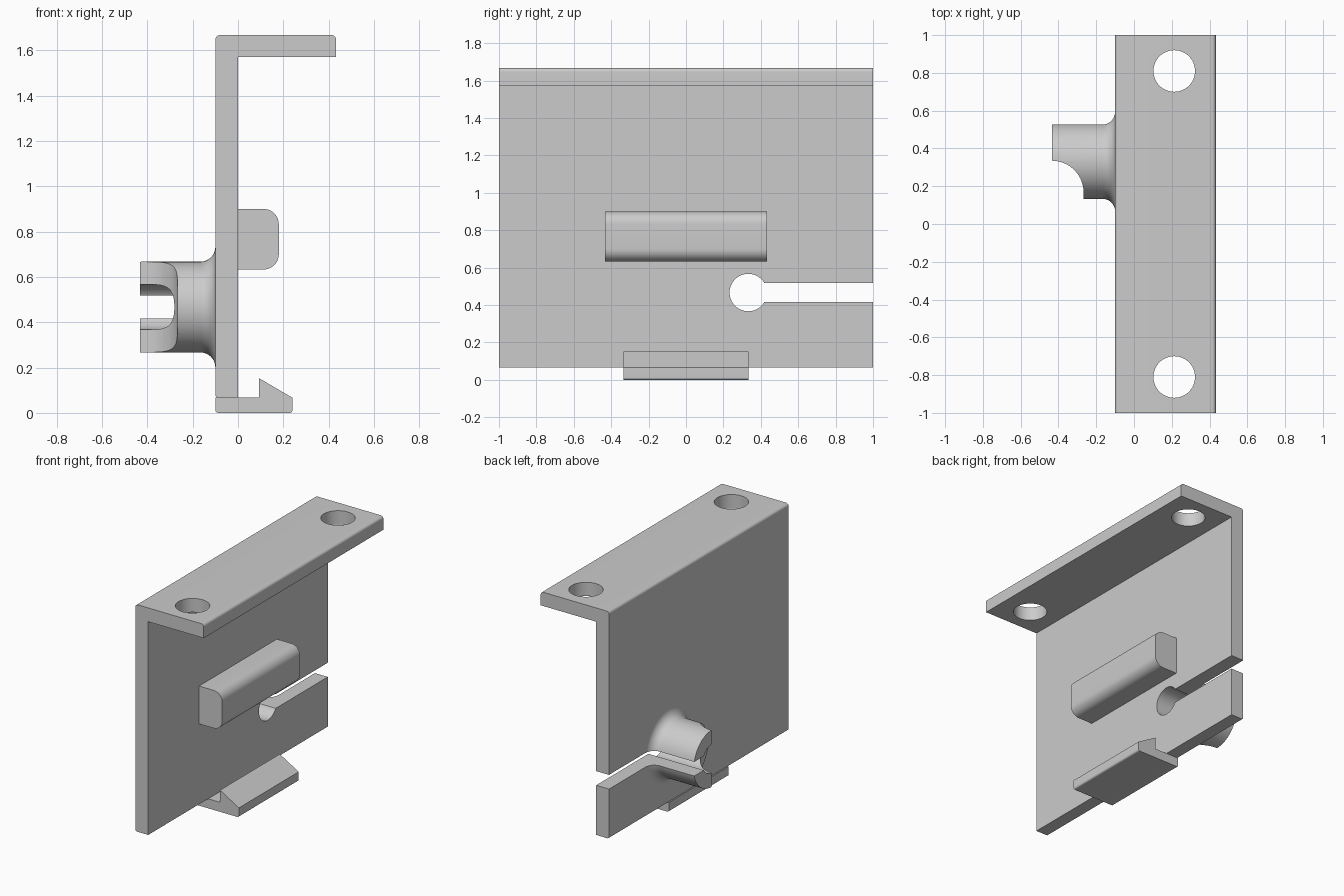
import bpy, bmesh
from math import radians, tan, sin, cos, tau
from mathutils import Vector

cube = bpy.data.objects.get("Cube")
if cube:
    bpy.data.objects.remove(cube, do_unlink=True)

grey = bpy.data.materials.new("plain_grey")
grey.use_nodes = True
GREY = (0.6, 0.6, 0.6, 1)
grey.diffuse_color = GREY
grey.node_tree.nodes["Principled BSDF"].inputs["Base Color"].default_value = GREY


def rounded(points, steps=10):
    """Outline from (a, b) or (a, b, radius) corners."""
    out = []
    for i, corner in enumerate(points):
        p = Vector(corner[:2])
        if len(corner) < 3:
            out.append(p)
            continue
        u = (Vector(points[i - 1][:2]) - p).normalized()
        v = (Vector(points[(i + 1) % len(points)][:2]) - p).normalized()
        r, half = corner[2], u.angle(v) / 2
        centre = p + (u + v).normalized() * r / sin(half)
        start = (p + u * r / tan(half) - centre).normalized()
        end = (p + v * r / tan(half) - centre).normalized()
        out += [centre + start.slerp(end, k / steps) * r for k in range(steps + 1)]
    return out


def finish(name, bm):
    """Turn a closed bmesh into an object with outward normals."""
    bmesh.ops.recalc_face_normals(bm, faces=bm.faces)
    if bm.calc_volume(signed=True) < 0:
        bmesh.ops.reverse_faces(bm, faces=bm.faces)
    mesh = bpy.data.meshes.new(name)
    bm.to_mesh(mesh)
    bm.free()
    mesh.materials.append(grey)
    obj = bpy.data.objects.new(name, mesh)
    bpy.context.collection.objects.link(obj)
    return obj


def prism(name, points, axis, low, high):
    """Extrude an outline along one axis; x: (y, z), y: (x, z), z: (x, y)."""
    place = {"x": lambda a, b, t: (t, a, b),
             "y": lambda a, b, t: (a, t, b),
             "z": lambda a, b, t: (a, b, t)}[axis]
    bm = bmesh.new()
    outline = rounded(points)
    near, far = ([bm.verts.new(place(a, b, t)) for a, b in outline] for t in (low, high))
    bm.faces.new(near[::-1])
    bm.faces.new(far)
    for i in range(len(outline)):
        bm.faces.new((near[i - 1], near[i], far[i], far[i - 1]))
    return finish(name, bm)


def disc_cutter(name, a, b, radius, axis, low, high):
    n = 64
    pts = [(a + radius * cos(tau * k / n), b + radius * sin(tau * k / n))
           for k in range(n)]
    return prism(name, pts, axis, low, high)


def select(obj):
    bpy.ops.object.select_all(action="DESELECT")
    obj.select_set(True)
    bpy.context.view_layer.objects.active = obj


def cut(obj, cutters):
    select(obj)
    for cutter in cutters:
        cutter.hide_render = True
        mod = obj.modifiers.new("cut", "BOOLEAN")
        mod.operation, mod.solver, mod.object = "DIFFERENCE", "EXACT", cutter
        bpy.ops.object.modifier_apply(modifier=mod.name)


# Main wall with top flange
wall = prism("wall_and_flange", [
    (-0.1, 0.067, 0.013), (-0.1, 1.667, 0.02), (0.433, 1.667, 0.02),
    (0.433, 1.57), (0, 1.57), (0, 0.067)], "y", -1, 1)

# Rounded block on the wall
block = prism("rounded_block", [
    (-0.02, 0.633), (0.18, 0.633, 0.067), (0.18, 0.9, 0.067), (-0.02, 0.9)],
    "y", -0.433, 0.433)

# Snap hook below the wall
hook = prism("snap_hook", [
    (-0.1, 0, 0.013), (0.24, 0, 0.013), (0.24, 0.067), (0.093, 0.153),
    (0.093, 0.067), (-0.1, 0.067)], "y", -0.333, 0.333)

# Turned hollow boss with a flared base
HOLE_Y, HOLE_Z, BORE = 0.333, 0.467, 0.1
profile = rounded([(-0.433, BORE), (-0.433, 0.2), (-0.1, 0.2, 0.0665),
                   (-0.1, 0.267), (-0.08, 0.267), (-0.08, BORE)])
SIDES = 64
bm = bmesh.new()
rings = [[bm.verts.new((x, HOLE_Y + r * cos(tau * k / SIDES),
                        HOLE_Z + r * sin(tau * k / SIDES))) for x, r in profile]
         for k in range(SIDES)]
for k in range(SIDES):
    for i in range(len(profile)):
        bm.faces.new((rings[k - 1][i - 1], rings[k - 1][i], rings[k][i], rings[k][i - 1]))
boss = finish("cable_boss", bm)

# Keyhole, screw holes and the scooped boss end
keyhole = disc_cutter("keyhole_cutter", HOLE_Y, HOLE_Z, BORE, "x", -0.6, 0.1)
slot = prism("slot_cutter", [
    (HOLE_Y, HOLE_Z - 0.05), (1.1, HOLE_Z - 0.05),
    (1.1, HOLE_Z + 0.05), (HOLE_Y, HOLE_Z + 0.05)], "x", -0.61, 0.11)
screws = [disc_cutter("screw_cutter", 0.213, s * 0.81, 0.11, "z", 1.4, 1.8)
          for s in (-1, 1)]
scoop = prism("scoop_cutter", [
    (-0.6, 0.335), (-0.267, 0.335, 0.167), (-0.267, -0.2), (-0.6, -0.2)], "z", 0.1, 0.9)
cut(wall, screws + [keyhole, slot])
cut(boss, [scoop, slot])
for helper in screws + [keyhole, slot, scoop]:
    bpy.data.objects.remove(helper, do_unlink=True)

for obj in (wall, block, hook, boss):
    select(obj)
    bpy.ops.object.shade_smooth_by_angle(angle=radians(30))
